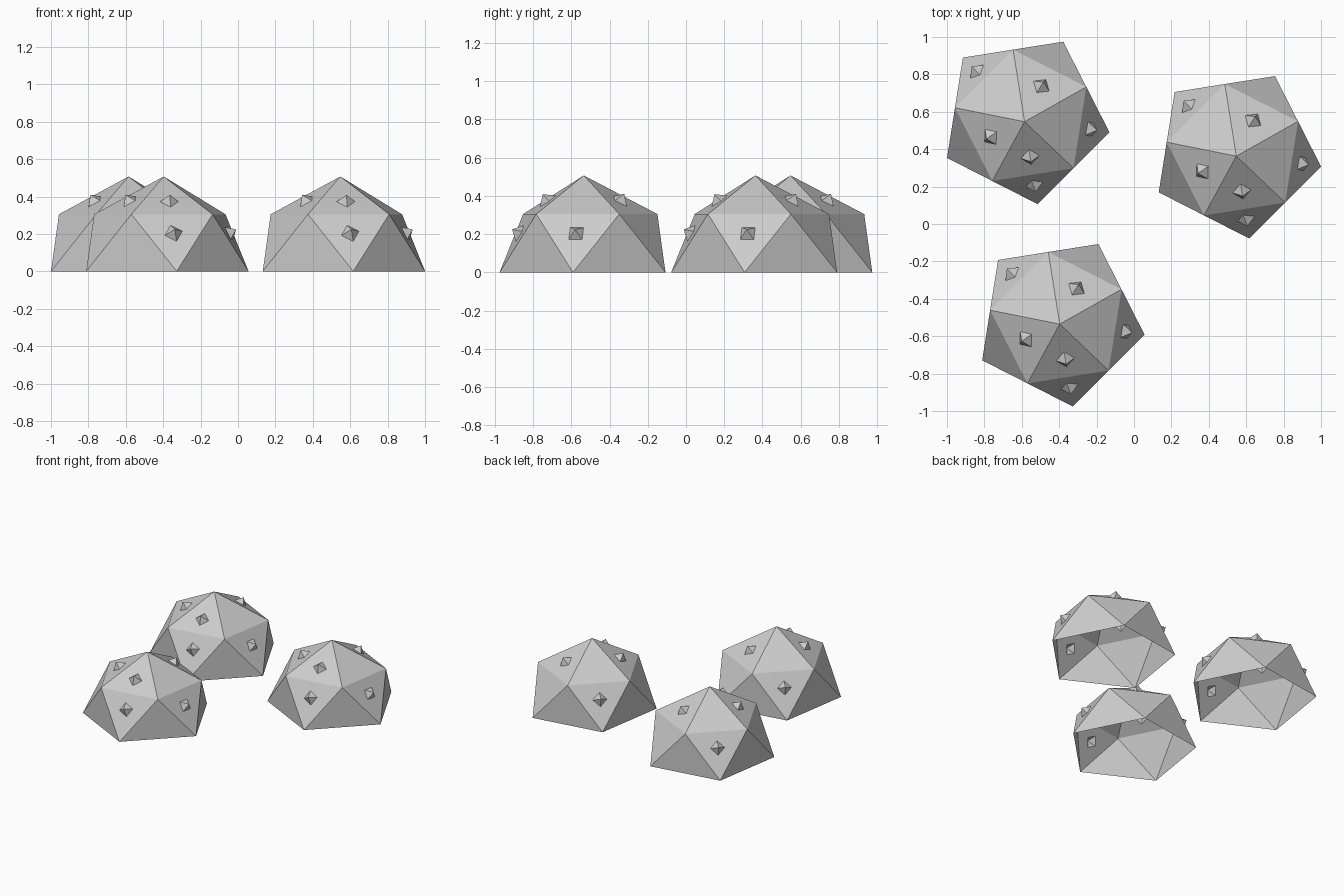
import bpy, bmesh, math
from mathutils import Vector

if "Cube" in bpy.data.objects:
    bpy.data.objects.remove(bpy.data.objects["Cube"])

LOW_R, UP_R, UP_Z, TOP_Z = 0.462, 0.374, 0.305, 0.507
START = -9                      # angle of the first base corner
STUD_R, STUD_H = 0.05, 0.045
# studded faces: index around the dome -> spin of the stud on its face
CAP_STUDS = {1: -7, 3: 11, 4: 0}
SIDE_STUDS = {0: 43, 2: 0, 4: 15}


def ring(bm, radius, z, offset):
    """Five points evenly spaced around the dome."""
    pts = []
    for i in range(5):
        a = math.radians(START + offset + 72 * i)
        pts.append(bm.verts.new((radius * math.cos(a), radius * math.sin(a), z)))
    return pts


def studded_triangle(bm, tri, spin):
    """Triangle with a square hole covered by a hollow four-sided spike."""
    c = sum((v.co for v in tri), Vector()) / 3
    n = (tri[1].co - tri[0].co).cross(tri[2].co - tri[0].co).normalized()
    t = Vector((0, 0, 1)).cross(n).normalized()
    b = n.cross(t)
    sq = []
    for k in range(4):
        a = math.radians(spin + 90 * k)
        sq.append(bm.verts.new(c + STUD_R * (math.cos(a) * t + math.sin(a) * b)))
    tip = bm.verts.new(c + n * STUD_H)
    edges = []
    for loop in (tri, sq):
        for i, v in enumerate(loop):
            w = loop[(i + 1) % len(loop)]
            edges.append(bm.edges.get((v, w)) or bm.edges.new((v, w)))
    bmesh.ops.triangle_fill(bm, edges=edges, use_beauty=True, normal=n)
    for k in range(4):
        bm.faces.new((sq[k], sq[(k + 1) % 4], tip))


def dome(name, x, y):
    bm = bmesh.new()
    low = ring(bm, LOW_R, 0, 0)
    up = ring(bm, UP_R, UP_Z, 36)
    top = bm.verts.new((0.003, -0.016, TOP_Z))
    for i in range(5):
        j = (i + 1) % 5
        # upright wall triangle
        bm.faces.new((low[i], low[j], up[i]))
        # leaning side triangle and roof triangle
        side = (low[i], up[i], up[i - 1])
        cap = (up[i - 1], up[i], top)
        for tri, studs in ((side, SIDE_STUDS), (cap, CAP_STUDS)):
            if i in studs:
                studded_triangle(bm, tri, studs[i])
            else:
                bm.faces.new(tri)
    bmesh.ops.recalc_face_normals(bm, faces=bm.faces)
    # keep the open shell facing outwards
    wall = max(bm.faces, key=lambda f: f.calc_area())
    if wall.normal.dot(wall.calc_center_median()) < 0:
        bmesh.ops.reverse_faces(bm, faces=bm.faces)
    me = bpy.data.meshes.new(name)
    bm.to_mesh(me)
    bm.free()
    ob = bpy.data.objects.new(name, me)
    ob.location = (x, y, 0)
    bpy.context.collection.objects.link(ob)


# three identical open shells
dome("back_left_shell", -0.588, 0.563)
dome("right_shell", 0.544, 0.379)
dome("front_shell", -0.4, -0.519)
